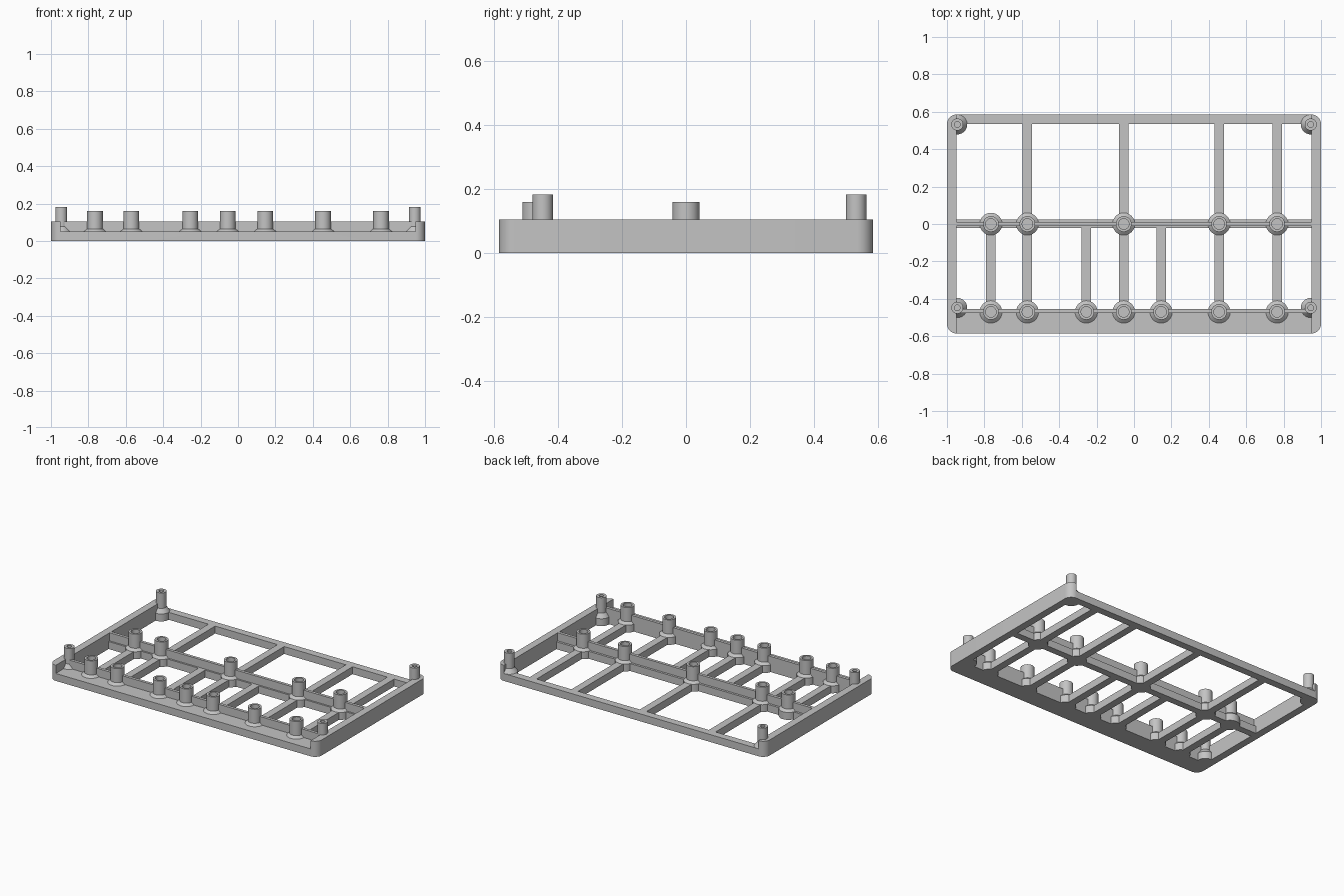
import bpy, bmesh, math
from mathutils import Matrix, Vector

if "Cube" in bpy.data.objects:
    bpy.data.objects.remove(bpy.data.objects["Cube"])

GREY = (0.55, 0.55, 0.55, 1.0)
mat = bpy.data.materials.new("plain grey")
mat.use_nodes = True
mat.diffuse_color = GREY
mat.node_tree.nodes["Principled BSDF"].inputs["Base Color"].default_value = GREY

HALF_Y, WALL, LOW, HIGH = 0.585, 0.95, 0.05, 0.105
FRONT_IN, BACK_IN, BEAM = -0.455, 0.535, 0.025
FRONT_X = [-0.765, -0.57, -0.255, -0.055, 0.145, 0.455, 0.765]
MID_X = [-0.765, -0.57, -0.055, 0.455, 0.765]
BACK_X = MID_X[1:]
FRONT_Y = -0.47


def add_object(name, bm):
    bmesh.ops.recalc_face_normals(bm, faces=bm.faces)
    mesh = bpy.data.meshes.new(name)
    bm.to_mesh(mesh)
    bm.free()
    obj = bpy.data.objects.new(name, mesh)
    bpy.context.collection.objects.link(obj)
    mesh.materials.append(mat)
    return obj


def add_box(bm, x0, x1, y0, y1, z0, z1):
    centre = Vector((x0 + x1, y0 + y1, z0 + z1)) / 2
    scale = Matrix.Diagonal((x1 - x0, y1 - y0, z1 - z0, 1))
    return bmesh.ops.create_cube(bm, size=1, matrix=Matrix.Translation(centre) @ scale)["verts"]


def activate(obj):
    bpy.ops.object.select_all(action="DESELECT")
    obj.select_set(True)
    bpy.context.view_layer.objects.active = obj


def cut(obj, bm):
    cutter = add_object("cutter", bm)
    cutter.hide_render = True
    mod = obj.modifiers.new("cut", "BOOLEAN")
    mod.operation, mod.solver, mod.object = "DIFFERENCE", "EXACT", cutter
    activate(obj)
    bpy.ops.object.modifier_apply(modifier=mod.name)
    bpy.data.objects.remove(cutter)


def smooth(obj):
    activate(obj)
    bpy.ops.object.shade_smooth_by_angle(angle=math.radians(30))


def post(name, x, y, pad, radius, bore, flare, top, floor):
    # Turned standoff: foot, conical flare, tube and blind hole
    bm = bmesh.new()
    profile = [(0, 0), (pad, 0), (pad, LOW), (radius, flare),
               (radius, top), (bore, top), (bore, floor), (0, floor)]
    verts = [bm.verts.new((r, 0, z)) for r, z in profile]
    edges = [bm.edges.new(pair) for pair in zip(verts, verts[1:])]
    bmesh.ops.spin(bm, geom=verts + edges, cent=(0, 0, 0), axis=(0, 0, 1),
                   angle=math.tau, steps=40, use_merge=True)
    bmesh.ops.remove_doubles(bm, verts=bm.verts, dist=0.0001)
    obj = add_object(name, bm)
    obj.location = (x, y, 0)
    smooth(obj)


# Frame: rounded slab, lowered between the side walls, then opened into cells
bm = bmesh.new()
add_box(bm, -1, 1, -HALF_Y, HALF_Y, 0, HIGH)
corners = [e for e in bm.edges if abs(e.verts[0].co.z - e.verts[1].co.z) > 0.01]
bmesh.ops.bevel(bm, geom=corners, offset=0.05, segments=10, profile=0.5, affect="EDGES")
frame = add_object("frame", bm)

bm = bmesh.new()
add_box(bm, -WALL, WALL, -1, 1, LOW, 0.3)
cut(frame, bm)

bm = bmesh.new()
for beams, y0, y1 in ((FRONT_X, FRONT_IN, -0.022), (BACK_X, BEAM, BACK_IN)):
    starts = [-WALL] + [x + BEAM for x in beams]
    ends = [x - BEAM for x in beams] + [WALL]
    for x0, x1 in zip(starts, ends):
        add_box(bm, x0, x1, y0, y1, -0.1, 0.2)
cut(frame, bm)
smooth(frame)

# Thin upright ribs, interrupted where the standoffs stand
for name, y0, y1, y, xs in (("front_rib", -0.475, FRONT_IN, FRONT_Y, FRONT_X),
                            ("middle_rib", -0.01, 0.01, 0, MID_X)):
    bm = bmesh.new()
    add_box(bm, -WALL, WALL, y0, y1, LOW, HIGH)
    rib = add_object(name, bm)
    bm = bmesh.new()
    for x in xs:
        bmesh.ops.create_cone(bm, cap_ends=True, segments=40, radius1=0.036, radius2=0.036,
                              depth=0.4, matrix=Matrix.Translation((x, y, 0.1)))
    cut(rib, bm)

# Standoffs along the two ribs
for row, y, xs in (("front", FRONT_Y, FRONT_X), ("middle", 0, MID_X)):
    for i, x in enumerate(xs):
        post(f"{row}_standoff_{i + 1}", x, y, 0.06, 0.042, 0.028, 0.065, 0.16, 0.06)

# Taller pins in the corners
for side, sx in (("left", 1), ("right", -1)):
    for end, y in (("front", -0.448), ("back", 0.532)):
        post(f"{end}_{side}_pin", sx * 0.945, y, 0.053, 0.032, 0.015, 0.078, 0.182, 0.11)
